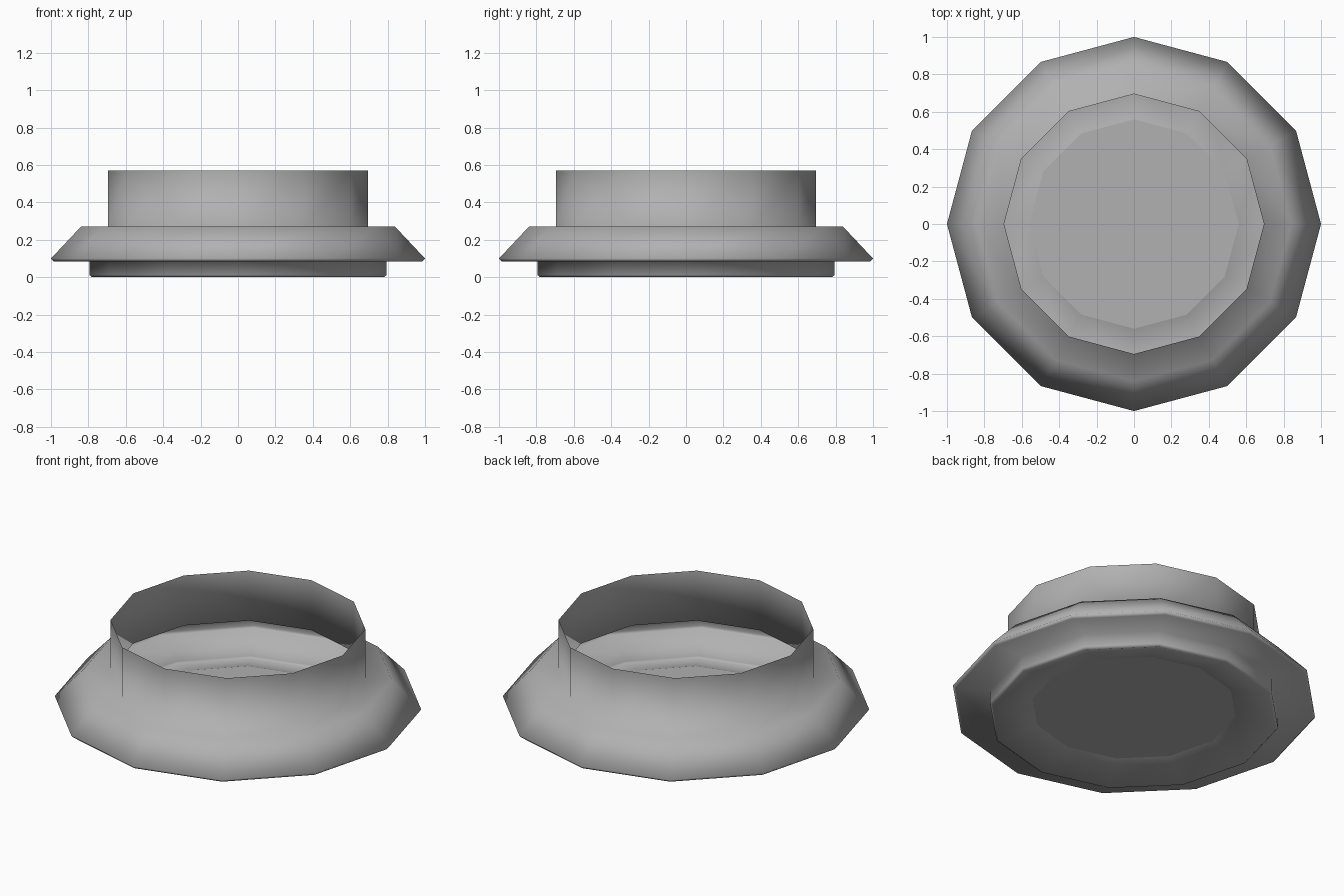
import bpy, bmesh, math

if "Cube" in bpy.data.objects:
    bpy.data.objects.remove(bpy.data.objects["Cube"])

SIDES = 12

# Half profile (radius, height): recessed base, foot, flared flange, open collar
PROFILE = [
    (0.56, 0.06), (0.78, 0.0), (0.795, 0.012),
    (0.795, 0.088), (0.985, 0.084), (1.0, 0.10),
    (0.84, 0.27), (0.695, 0.27), (0.695, 0.57),
]


def lathe(name, profile, sides):
    bm = bmesh.new()
    rings = []
    for r, z in profile:
        rings.append([bm.verts.new((r * math.cos(2 * math.pi * i / sides),
                                    r * math.sin(2 * math.pi * i / sides), z))
                      for i in range(sides)])
    # Side bands, facing outward, smooth
    for low, high in zip(rings, rings[1:]):
        for i in range(sides):
            j = (i + 1) % sides
            bm.faces.new((low[i], low[j], high[j], high[i])).smooth = True
    # Flat base disc, facing down
    bm.faces.new(list(reversed(rings[0]))).smooth = False
    mesh = bpy.data.meshes.new(name)
    bm.to_mesh(mesh)
    bm.free()
    obj = bpy.data.objects.new(name, mesh)
    bpy.context.collection.objects.link(obj)
    return obj


# Open-topped flanged collar, a single thin shell
collar = lathe("flanged_collar", PROFILE, SIDES)

# Mid grey
grey = bpy.data.materials.new("mid_grey")
grey.diffuse_color = (0.44, 0.44, 0.44, 1.0)
grey.use_nodes = True
grey.node_tree.nodes["Principled BSDF"].inputs["Base Color"].default_value = grey.diffuse_color
collar.data.materials.append(grey)
